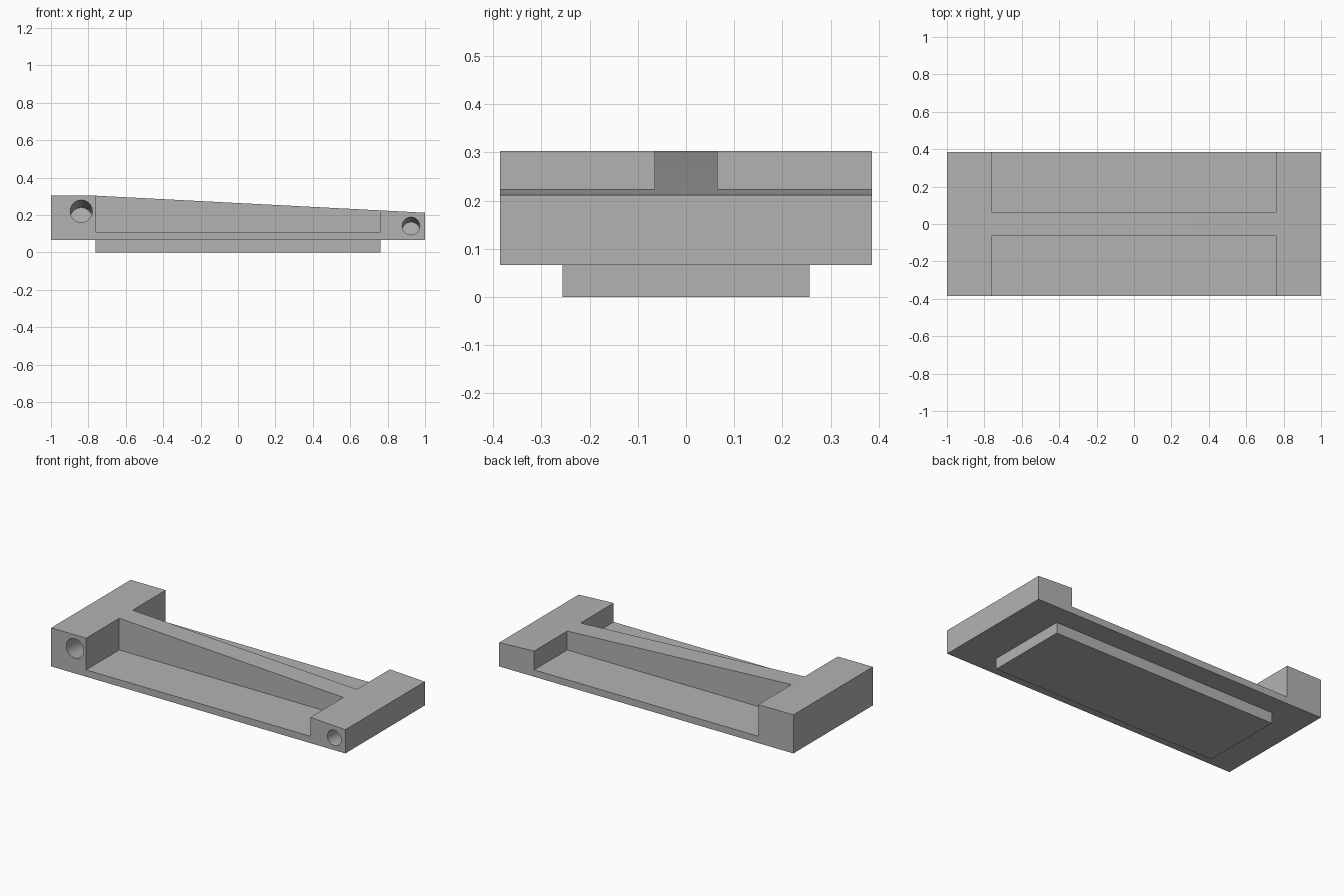
import bpy
import bmesh
from math import pi, atan2
from mathutils import Matrix, Vector

HALF_DEPTH = 0.386
RECESS_X = 0.762
FLOOR_Z = 0.108
UNDERSIDE = 0.066

cube = bpy.data.objects.get("Cube")
if cube:
    bpy.data.objects.remove(cube, do_unlink=True)

grey = bpy.data.materials.new("plain grey")
grey.use_nodes = True
colour = (0.45, 0.45, 0.45, 1)
grey.diffuse_color = colour
grey.node_tree.nodes["Principled BSDF"].inputs["Base Color"].default_value = colour


def add_object(name, bm):
    bmesh.ops.recalc_face_normals(bm, faces=bm.faces)
    mesh = bpy.data.meshes.new(name)
    bm.to_mesh(mesh)
    bm.free()
    mesh.materials.append(grey)
    ob = bpy.data.objects.new(name, mesh)
    bpy.context.collection.objects.link(ob)
    return ob


def box(name, low, high):
    low, high = Vector(low), Vector(high)
    bm = bmesh.new()
    bmesh.ops.create_cube(bm, size=1, matrix=Matrix.Translation((low + high) / 2)
                          @ Matrix.Diagonal((*(high - low), 1)))
    return add_object(name, bm)


def bore(name, x, z, radius, depth, drop, side):
    """Blind round hole entering a long face and sloping gently downwards."""
    lead = 0.1
    bm = bmesh.new()
    bmesh.ops.create_cone(bm, cap_ends=True, segments=40, radius1=radius,
                          radius2=radius, depth=depth + lead,
                          matrix=Matrix.Translation((0, 0, (lead - depth) / 2)))
    tilt = Matrix.Rotation(pi / 2 - atan2(drop, depth), 4, 'X')
    turn = Matrix.Rotation(0 if side < 0 else pi, 4, 'Z')
    bm.transform(Matrix.Translation((x, side * HALF_DEPTH, z)) @ turn @ tilt)
    return add_object(name, bm)


def cut(target, cutter):
    mod = target.modifiers.new("cut", 'BOOLEAN')
    mod.operation = 'DIFFERENCE'
    mod.solver = 'EXACT'
    mod.object = cutter
    cutter.hide_render = True
    bpy.context.view_layer.objects.active = target
    bpy.ops.object.modifier_apply(modifier=mod.name)
    bpy.data.objects.remove(cutter, do_unlink=True)


# Body: side profile with a level thick end and a sloping top
profile = [(-1, UNDERSIDE), (1, UNDERSIDE), (1, 0.212),
           (-RECESS_X, 0.303), (-1, 0.303)]
bm = bmesh.new()
face = bm.faces.new([bm.verts.new((x, -HALF_DEPTH, z)) for x, z in profile])
ext = bmesh.ops.extrude_face_region(bm, geom=[face])
bmesh.ops.translate(bm, vec=(0, 2 * HALF_DEPTH, 0),
                    verts=[v for v in ext["geom"] if isinstance(v, bmesh.types.BMVert)])
body = add_object("body", bm)

# Open recesses either side of the centre web, and the four end bores
for side in (-1, 1):
    y = sorted((side * 0.065, side * 0.5))
    cut(body, box("recess_cutter", (-RECESS_X, y[0], FLOOR_Z), (RECESS_X, y[1], 0.5)))
    cut(body, bore("large_bore_cutter", -0.838, 0.22, 0.059, 0.32, 0.04, side))
    cut(body, bore("small_bore_cutter", 0.925, 0.141, 0.047, 0.30, 0.026, side))

# Foot plate under the body
foot = box("foot_plate", (-RECESS_X, -0.256, 0), (RECESS_X, 0.256, UNDERSIDE))

bpy.ops.object.select_all(action='DESELECT')
body.select_set(True)
bpy.context.view_layer.objects.active = body
bpy.ops.object.shade_smooth_by_angle(angle=pi / 6)
